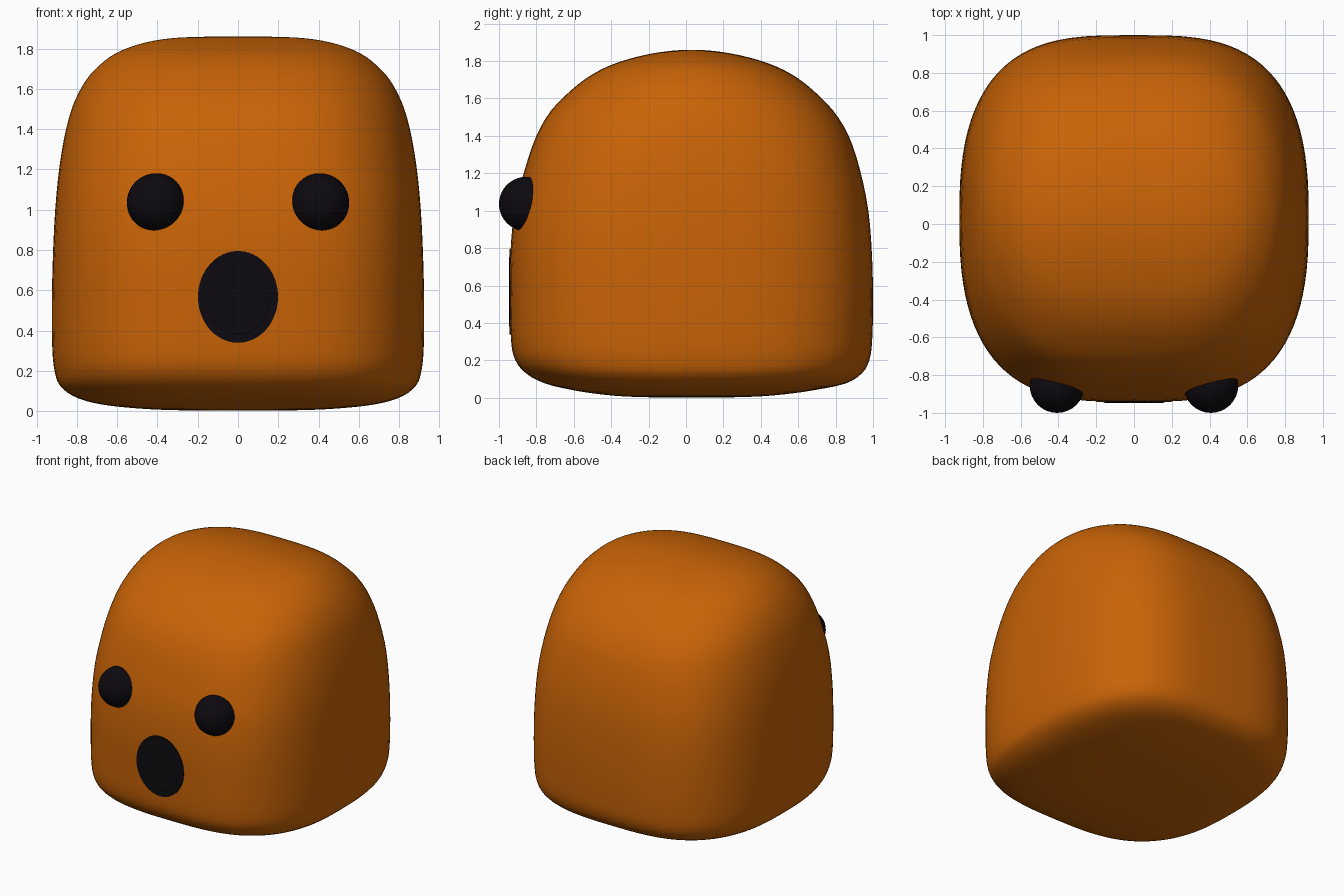
import bpy, bmesh, math
from mathutils import Matrix

if "Cube" in bpy.data.objects:
    bpy.data.objects.remove(bpy.data.objects["Cube"])


def material(name, rgb):
    m = bpy.data.materials.new(name)
    m.diffuse_color = (*rgb, 1)
    m.use_nodes = True
    m.node_tree.nodes["Principled BSDF"].inputs["Base Color"].default_value = m.diffuse_color
    return m


def finish(name, bm, mat):
    bmesh.ops.recalc_face_normals(bm, faces=bm.faces)
    for f in bm.faces:
        f.smooth = True
    me = bpy.data.meshes.new(name)
    bm.to_mesh(me)
    bm.free()
    ob = bpy.data.objects.new(name, me)
    bpy.context.collection.objects.link(ob)
    me.materials.append(mat)
    return ob


orange = material("orange", (0.58, 0.125, 0.002))
black = material("black", (0.004, 0.003, 0.005))

# Body sections: height, half width, front depth, back depth, exponents along x and y
SECTIONS = [
    (0.002, .20, .20, .20, 2.6, 2.3),
    (0.007, .40, .36, .36, 2.7, 2.4),
    (0.020, .58, .50, .51, 2.8, 2.5),
    (0.040, .715, .63, .65, 2.9, 2.5),
    (0.075, .82, .78, .82, 3.0, 2.6),
    (0.130, .887, .885, .91, 3.1, 2.6),
    (0.200, .911, .942, .95, 3.2, 2.6),
    (0.300, .922, .965, .965, 3.2, 2.6),
    (0.500, .925, .97, .97, 3.2, 2.6),
    (0.750, .92, .97, .965, 3.2, 2.6),
    (1.000, .908, .947, .945, 3.1, 2.6),
    (1.220, .886, .892, .90, 3.05, 2.45),
    (1.400, .854, .83, .84, 3.05, 2.25),
    (1.535, .813, .752, .757, 3.1, 2.1),
    (1.648, .752, .64, .645, 3.15, 1.95),
    (1.720, .685, .545, .55, 3.2, 1.9),
    (1.771, .617, .45, .453, 3.2, 1.9),
    (1.810, .53, .34, .342, 3.2, 1.9),
    (1.839, .42, .22, .22, 3.2, 1.9),
    (1.855, .29, .11, .11, 3.0, 1.9),
    (1.860, .12, .03, .03, 2.8, 1.9),
]
CENTRE_Y, SEGMENTS, STEPS = 0.03, 96, 3


def smooth_rows(rows, steps):
    """Catmull-Rom interpolation through the sections."""
    out = []
    for i in range(len(rows) - 1):
        a, b, c, d = (rows[min(max(i + k, 0), len(rows) - 1)] for k in (-1, 0, 1, 2))
        for s in range(steps):
            t = s / steps
            out.append([0.5 * (2 * q + (r - p) * t + (2 * p - 5 * q + 4 * r - w) * t * t
                               + (3 * q - p - 3 * r + w) * t ** 3)
                        for p, q, r, w in zip(a, b, c, d)])
    return out + [list(rows[-1])]


def spow(v, e):
    return math.copysign(abs(v) ** e, v) if abs(v) > 1e-9 else 0.0


# Body: stacked superellipse rings
bm = bmesh.new()
rings = []
for z, w, front, back, px, py in smooth_rows(SECTIONS, STEPS):
    ring = []
    for k in range(SEGMENTS):
        a = 2 * math.pi * k / SEGMENTS
        c, s = math.cos(a), math.sin(a)
        depth = back if s > 0 else front
        ring.append(bm.verts.new((w * spow(c, 2 / px), CENTRE_Y + depth * spow(s, 2 / py), max(z, 0))))
    rings.append(ring)
for lo, hi in zip(rings, rings[1:]):
    for k in range(SEGMENTS):
        n = (k + 1) % SEGMENTS
        bm.faces.new((lo[k], lo[n], hi[n], hi[k]))
bm.faces.new(rings[0][::-1])
bm.faces.new(rings[-1])
finish("body", bm, orange)

# Eyes: balls half sunk into the front
for side, x in (("left", -0.407), ("right", 0.407)):
    bm = bmesh.new()
    bmesh.ops.create_uvsphere(bm, u_segments=32, v_segments=20, radius=0.145,
                              matrix=Matrix.Translation((x, -0.855, 1.036)))
    finish(side + "_eye", bm, black)

# Mouth: thin oval plate with a slightly raised inner disc
bm = bmesh.new()
loops = []
for rx, rz, y in ((.199, .228, -.88), (.199, .228, -.943), (.162, .188, -.943), (.156, .182, -.947)):
    loops.append([bm.verts.new((rx * math.cos(2 * math.pi * k / 48), y,
                                0.567 + rz * math.sin(2 * math.pi * k / 48))) for k in range(48)])
for lo, hi in zip(loops, loops[1:]):
    for k in range(48):
        n = (k + 1) % 48
        bm.faces.new((lo[k], lo[n], hi[n], hi[k]))
bm.faces.new(loops[0])
bm.faces.new(loops[-1])
mouth = finish("mouth", bm, black)
bpy.context.view_layer.objects.active = mouth
mouth.select_set(True)
bpy.ops.object.shade_smooth_by_angle(angle=math.radians(30))
